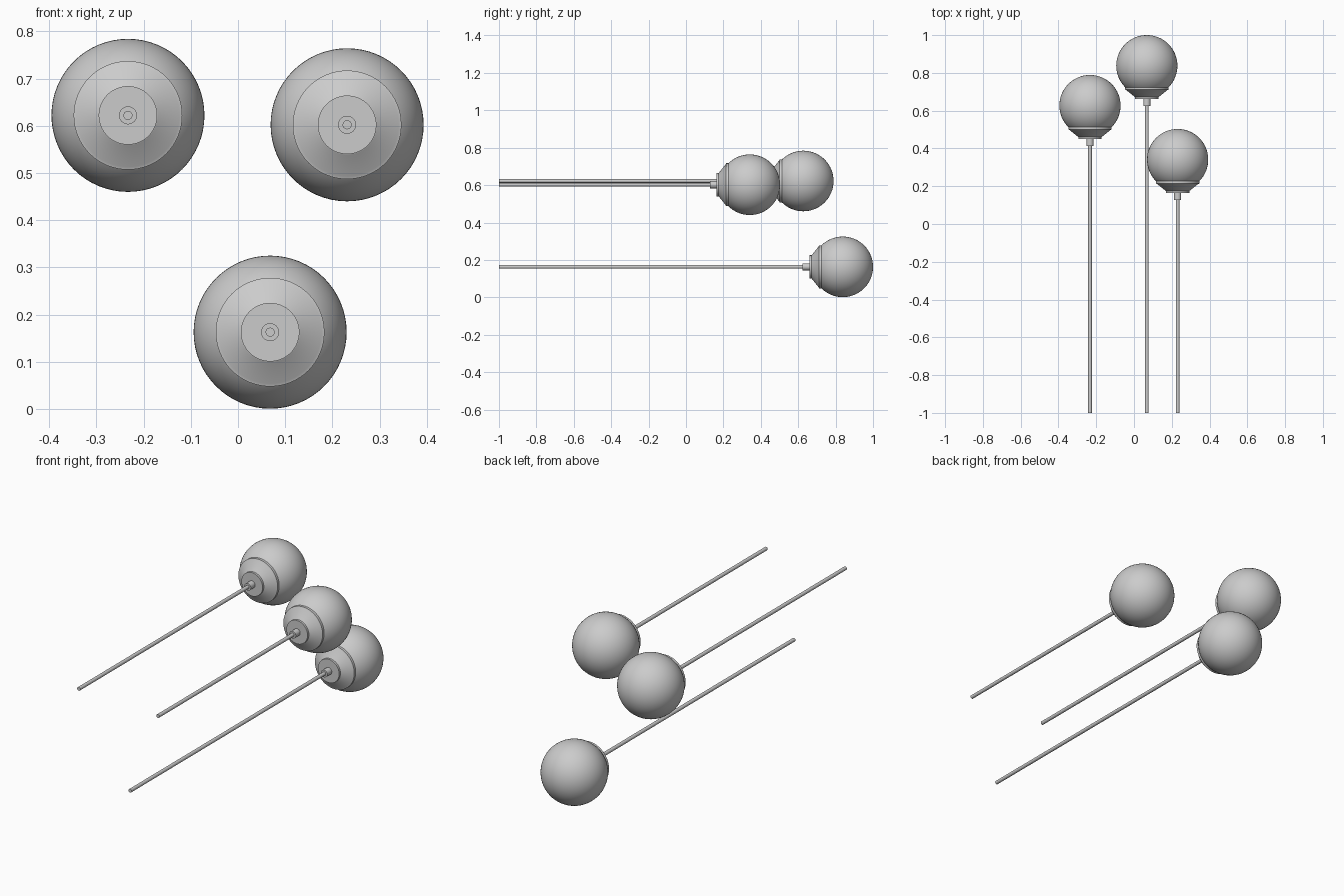
import bpy, bmesh, math
from mathutils import Matrix

if "Cube" in bpy.data.objects:
    bpy.data.objects.remove(bpy.data.objects["Cube"])

R = 0.162          # globe radius
SEG = 64
# name, x, y of globe centre, z
LAMPS = [("left", -0.233, 0.627, 0.622),
         ("right", 0.231, 0.341, 0.602),
         ("lower", 0.068, 0.838, 0.163)]


def finish(name, bm, loc):
    mesh = bpy.data.meshes.new(name)
    bm.to_mesh(mesh)
    bm.free()
    ob = bpy.data.objects.new(name, mesh)
    ob.location = loc
    bpy.context.collection.objects.link(ob)
    bpy.ops.object.select_all(action='DESELECT')
    ob.select_set(True)
    bpy.context.view_layer.objects.active = ob
    bpy.ops.object.shade_smooth_by_angle(angle=math.radians(25))
    return ob


def turned(name, profile, loc, seg=SEG):
    """Lathe (radius, y) points about the y axis, closing both ends."""
    bm = bmesh.new()
    rings = [[bm.verts.new((r * math.cos(2 * math.pi * i / seg), y,
                            r * math.sin(2 * math.pi * i / seg)))
              for i in range(seg)] for r, y in profile]
    for a, b in zip(rings, rings[1:]):
        for i in range(seg):
            j = (i + 1) % seg
            bm.faces.new((a[i], a[j], b[j], b[i]))
    bm.faces.new(rings[0])
    bm.faces.new(rings[-1])
    bmesh.ops.recalc_face_normals(bm, faces=bm.faces)
    return finish(name, bm, loc)


for side, x, y, z in LAMPS:
    loc = (x, y, z)
    # globe with its poles along the rod
    bm = bmesh.new()
    bmesh.ops.create_uvsphere(bm, u_segments=SEG, v_segments=32, radius=R,
                              matrix=Matrix.Rotation(math.pi / 2, 4, 'X'))
    finish(side + "_globe", bm, loc)
    # rim, tapered cup and base plate
    turned(side + "_holder", [(0.115, -0.111), (0.115, -0.127), (0.109, -0.129),
                              (0.064, -0.165), (0.062, -0.166), (0.062, -0.177)], loc)
    # collar and rod reaching the common end plane
    turned(side + "_collar", [(0.019, -0.170), (0.019, -0.214)], loc, 32)
    turned(side + "_rod", [(0.0095, -0.205), (0.0095, -1.0 - y)], loc, 32)
